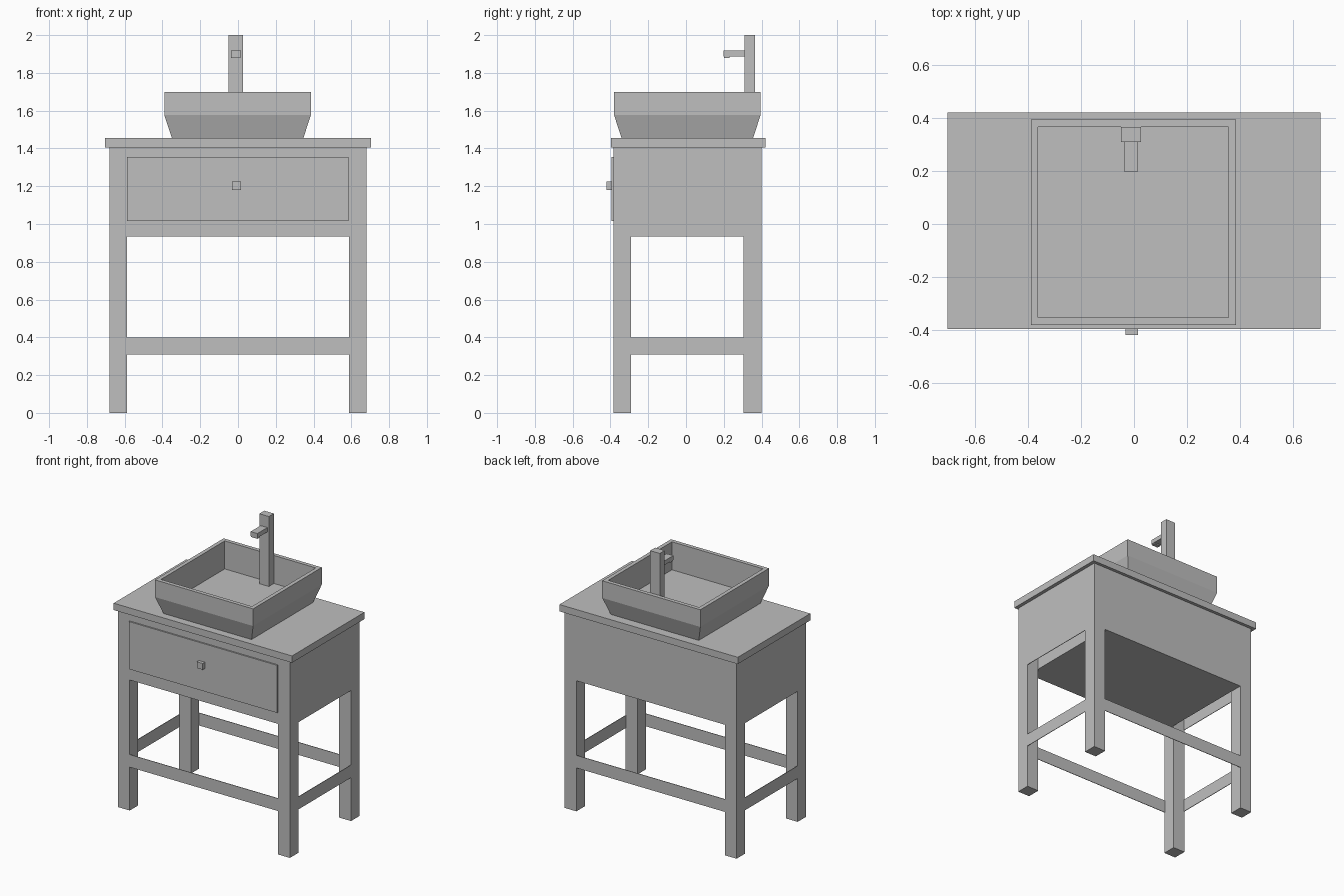
import bpy, bmesh

if "Cube" in bpy.data.objects:
    bpy.data.objects.remove(bpy.data.objects["Cube"], do_unlink=True)

# One plain grey for everything
grey = bpy.data.materials.new("plain grey")
grey.use_nodes = True
colour = (0.52, 0.52, 0.52, 1)
grey.diffuse_color = colour
grey.node_tree.nodes["Principled BSDF"].inputs["Base Color"].default_value = colour


def finish(name, bm):
    bmesh.ops.recalc_face_normals(bm, faces=bm.faces)
    mesh = bpy.data.meshes.new(name)
    bm.to_mesh(mesh)
    bm.free()
    mesh.materials.append(grey)
    obj = bpy.data.objects.new(name, mesh)
    bpy.context.collection.objects.link(obj)
    return obj


def box(name, x, y, z):
    """Box from its (low, high) range on each axis."""
    bm = bmesh.new()
    bmesh.ops.create_cube(bm, size=1)
    for v in bm.verts:
        v.co = [r[0] if c < 0 else r[1] for c, r in zip(v.co, (x, y, z))]
    return finish(name, bm)


def square_shell(name, centre, profile):
    """Closed solid skinned through square rings of (half width, height)."""
    bm = bmesh.new()
    corners = ((-1, -1), (1, -1), (1, 1), (-1, 1))
    rings = [[bm.verts.new((centre[0] + sx * h, centre[1] + sy * h, z))
              for sx, sy in corners] for h, z in profile]
    for a, b in zip(rings, rings[1:]):
        for i in range(4):
            j = (i + 1) % 4
            bm.faces.new((a[i], a[j], b[j], b[i]))
    bm.faces.new(rings[0])
    bm.faces.new(rings[-1])
    return finish(name, bm)


# Frame limits
OUT, INN = 0.68, 0.587
FRONT, FRONT_IN, BACK_IN, BACK = -0.385, -0.29, 0.305, 0.40
APRON, TOP = 0.933, 1.406
THIN = 0.004
rail_z = (0.31, 0.40)

# Legs and side rails
for side, s in (("left", 1), ("right", -1)):
    leg_x = sorted((s * INN, s * OUT))
    box("front_leg_" + side, leg_x, (FRONT, FRONT_IN), (0, TOP))
    box("back_leg_" + side, leg_x, (BACK_IN, BACK), (0, TOP))
    skin_x = sorted((s * OUT, s * (OUT - THIN)))
    box("side_rail_" + side, skin_x, (FRONT_IN, BACK_IN), rail_z)
    box("side_panel_" + side, skin_x, (FRONT_IN, BACK_IN), (APRON, TOP))

# Front and back rails
box("front_rail", (-INN, INN), (FRONT, FRONT + THIN), rail_z)
box("back_rail", (-INN, INN), (BACK - THIN, BACK), rail_z)

# Cabinet, drawer and knob
box("cabinet", (-INN, INN), (FRONT, BACK), (APRON, TOP))
box("drawer_front", (-INN, 0.585), (-0.395, FRONT), (1.015, 1.355))
box("drawer_knob", (-0.032, 0.015), (-0.42, -0.395), (1.18, 1.225))

# Counter
box("countertop", (-0.705, 0.705), (-0.397, 0.422), (TOP, 1.455))

# Vessel basin
square_shell("basin", (-0.002, 0.007),
             [(0.348, 1.455), (0.388, 1.577), (0.388, 1.70),
              (0.36, 1.70), (0.36, 1.50)])

# Tap
box("tap_column", (-0.049, 0.027), (0.31, 0.366), (1.50, 2.0))
box("tap_spout", (-0.038, 0.015), (0.198, 0.31), (1.887, 1.918))
box("tap_outlet", (-0.036, 0.013), (0.20, 0.23), (1.879, 1.887))
